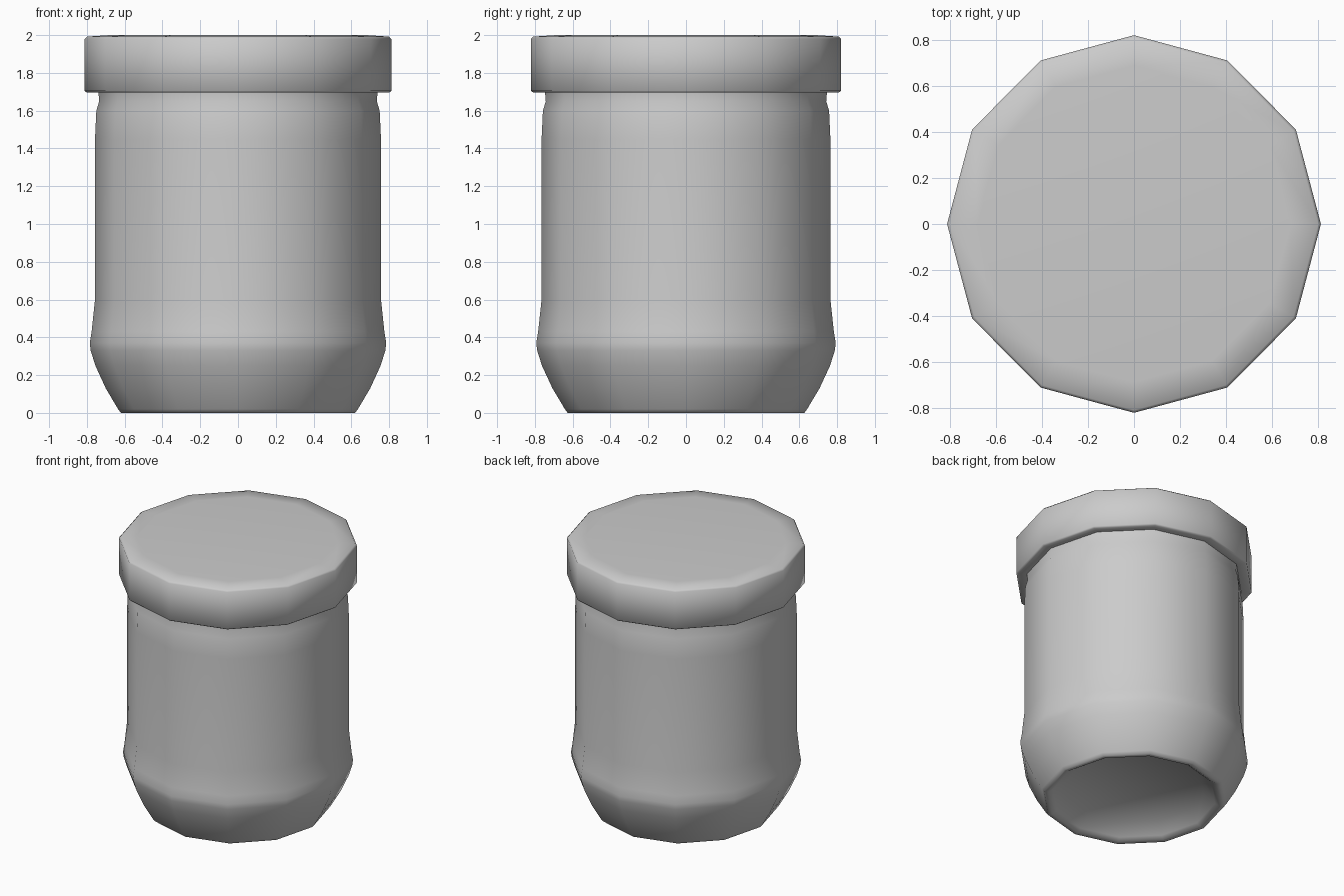
import bpy, bmesh, math

if "Cube" in bpy.data.objects:
    bpy.data.objects.remove(bpy.data.objects["Cube"])

SIDES = 12


def lathe(name, profile, angle):
    """Spin a closed (radius, z) profile round z; radius 0 makes a pole."""
    bm = bmesh.new()
    rings = []
    for r, z in profile:
        if r == 0:
            rings.append([bm.verts.new((0, 0, z))] * SIDES)
        else:
            rings.append([bm.verts.new((r * math.cos(math.tau * i / SIDES),
                                        1.01 * r * math.sin(math.tau * i / SIDES), z))
                          for i in range(SIDES)])
    for a, b in zip(rings, rings[1:]):
        for i in range(SIDES):
            j = (i + 1) % SIDES
            bm.faces.new(dict.fromkeys((a[i], a[j], b[j], b[i])))
    bmesh.ops.recalc_face_normals(bm, faces=bm.faces)
    mesh = bpy.data.meshes.new(name)
    bm.to_mesh(mesh)
    bm.free()
    ob = bpy.data.objects.new(name, mesh)
    bpy.context.collection.objects.link(ob)
    bpy.ops.object.select_all(action='DESELECT')
    ob.select_set(True)
    bpy.context.view_layer.objects.active = ob
    bpy.ops.object.shade_smooth_by_angle(angle=math.radians(angle))
    return ob


# Jar body: recessed base, tapered foot, bulge, straight wall, narrow neck
lathe("jar_body", [
    (0, 0.10), (0.48, 0.09), (0.56, 0.02), (0.59, 0), (0.62, 0), (0.635, 0.02),
    (0.70, 0.13), (0.755, 0.25), (0.78, 0.33), (0.785, 0.37), (0.775, 0.43),
    (0.757, 0.60), (0.757, 1.45), (0.75, 1.60), (0.735, 1.65), (0.74, 1.71),
    (0, 1.71)], 65)

# Lid: overhanging cap with a softened upper edge
lathe("lid", [
    (0, 1.70), (0.74, 1.70), (0.80, 1.695), (0.812, 1.705), (0.812, 1.98),
    (0.80, 1.992), (0.68, 2.0), (0, 2.0)], 65)
